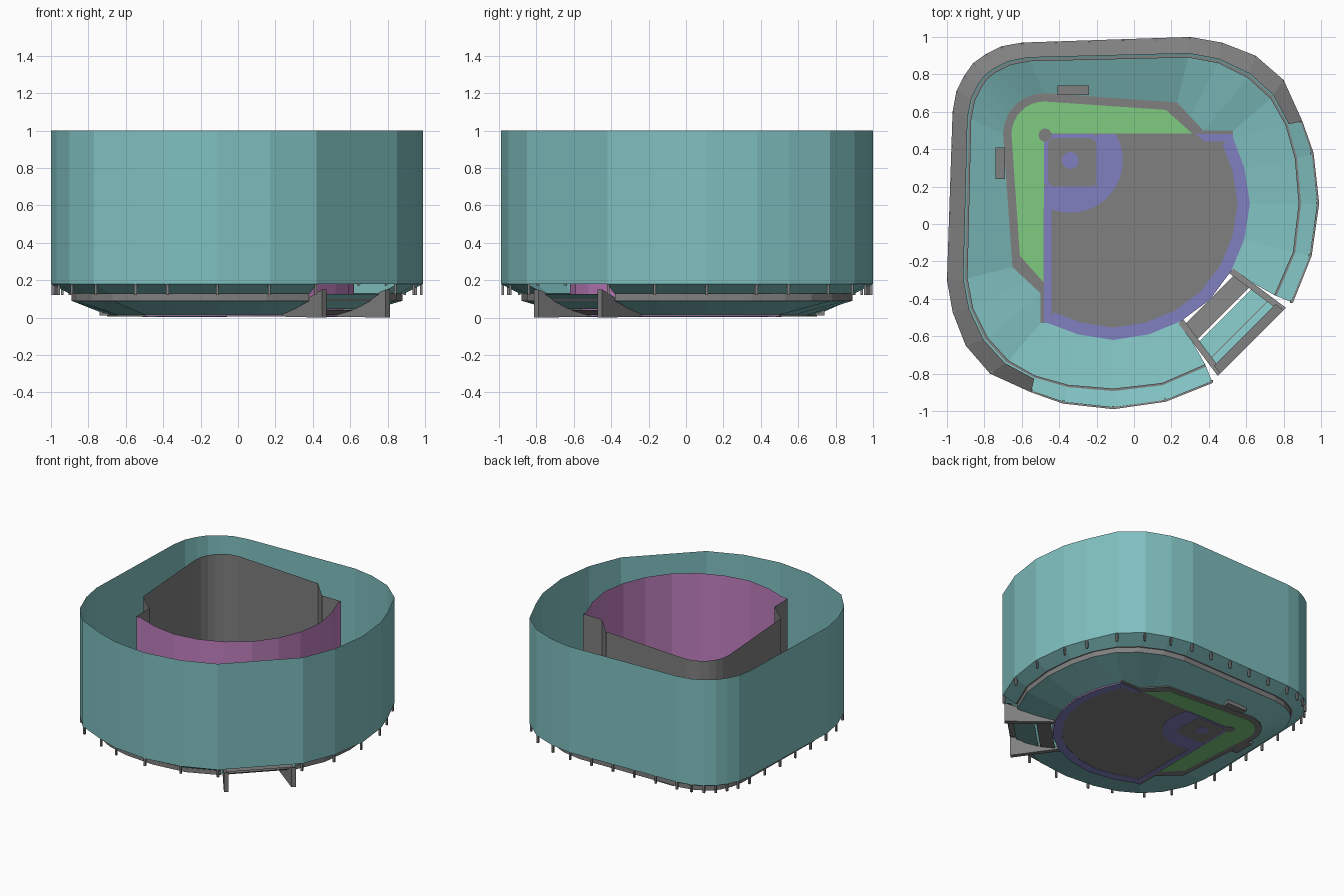
import bpy, math
from mathutils import Vector

cube = bpy.data.objects.get("Cube")
if cube:
    bpy.data.objects.remove(cube, do_unlink=True)


def material(name, r, g, b):
    m = bpy.data.materials.new(name)
    m.use_nodes = True
    m.diffuse_color = (r, g, b, 1)
    m.node_tree.nodes["Principled BSDF"].inputs["Base Color"].default_value = (r, g, b, 1)
    return m


teal = material("seat teal", 0.216, 0.527, 0.527)
grey = material("concrete grey", 0.216, 0.216, 0.216)
green = material("foul green", 0.216, 0.6, 0.216)
violet = material("dirt violet", 0.216, 0.216, 0.527)
pink = material("outfield pink", 0.527, 0.216, 0.527)


def build(name, verts, faces, mat):
    me = bpy.data.meshes.new(name)
    me.from_pydata(verts, [], faces)
    me.materials.append(mat)
    ob = bpy.data.objects.new(name, me)
    bpy.context.collection.objects.link(ob)
    return ob


def loft(name, a, za, b, zb, mat, closed=False):
    """Sheet between two outlines of equal length."""
    n = len(a)
    verts = [(x, y, za) for x, y in a] + [(x, y, zb) for x, y in b]
    faces = [(i, (i + 1) % n, n + (i + 1) % n, n + i) for i in range(n if closed else n - 1)]
    return build(name, verts, faces, mat)


def plate(name, pts, z0, z1, mat):
    """Flat outline with thickness."""
    n = len(pts)
    verts = [(x, y, z) for z in (z0, z1) for x, y in pts]
    faces = [tuple(reversed(range(n))), tuple(range(n, 2 * n))]
    faces += [(i, (i + 1) % n, n + (i + 1) % n, n + i) for i in range(n)]
    return build(name, verts, faces, mat)


def box(name, x0, x1, y0, y1, z0, z1, mat):
    return plate(name, [(x0, y0), (x1, y0), (x1, y1), (x0, y1)], z0, z1, mat)


def flip(p):
    return (-p[1], -p[0])


def full(half):
    """Complete a half outline across the diagonal axis."""
    return half + [flip(p) for p in reversed(half[:-1])]


def blend(a, b, t):
    return [tuple(Vector(p).lerp(Vector(q), t)) for p, q in zip(a, b)]


def arc(cx, cy, r, a0, a1, n):
    return [(cx + r * math.cos(math.radians(a0 + (a1 - a0) * i / n)),
             cy + r * math.sin(math.radians(a0 + (a1 - a0) * i / n))) for i in range(n + 1)]


# Half outlines, from the outfield gap round to the corner behind home
field_half = [(.52, -.25), (.59, -.08), (.62, .11), (.59, .3), (.53, .46), (.53, .5),
              (.37, .5), (.3, .575), (.23, .65)] + arc(-.48, .48, .22, 90, 135, 3)
ring_half = [(.75, -.38), (.85, -.15), (.88, .11), (.86, .35), (.81, .53), (.73, .67),
             (.61, .78), (.45, .86), (.29, .89), (-.56, .87), (-.66, .85), (-.74, .81), (-.78, .78)]
rim_half = [(.85, -.42), (.95, -.17), (.99, .11), (.96, .38), (.9, .55), (.8, .77),
            (.65, .9), (.47, .97), (.3, 1), (-.6, .97), (-.71, .95), (-.79, .91), (-.86, .86)]
field, ring, rim = full(field_half), full(ring_half), full(rim_half)
mid = (.405, -.405)

# Tall walls
loft("outer_wall", rim, .18, rim, 1, teal, closed=True)
arc_half = field_half[:6]
outfield = list(reversed(arc_half)) + [mid] + [flip(p) for p in arc_half]
loft("outfield_wall", outfield, .008, outfield, 1, pink)
infield = field[5:-5]
loft("infield_wall", infield, .008, infield, 1, grey)

# Seating decks and concourse
loft("lower_deck", field, .015, ring, .09, teal)
loft("concourse_band", ring, .09, ring, .13, grey)
inner = blend(ring, rim, .12)
loft("concourse_walk", ring, .13, inner, .13, grey)
loft("upper_deck", inner, .13, rim, .18, teal)
edge = blend(rim, ring, .1)
loft("upper_rim", edge, .182, rim, .185, grey)

# Roof over the infield side
roof_outer, roof_inner = rim[4:-4], blend(rim, ring, .8)[4:-4]
loft("roof", roof_outer, .29, roof_inner, .34, grey)


# Support columns under the rim, extra ones along the straight sides
def columns(points, top):
    for x, y in points:
        box("column", x - .007, x + .007, y - .007, y + .007, .12, top, grey)


posts = blend(rim, ring, .1)
columns(posts[:5] + posts[-5:], .18)
columns(posts[5:-5], .3)
a, b = Vector(posts[8]), Vector(posts[9])
side = [tuple(a.lerp(b, k / 5)) for k in range(1, 5)]
columns(side + [flip(p) for p in side], .3)

# Playing field
plate("field_floor", field + [mid], .007, .009, grey)
foul_half = [(.31, .485), (.17, .61)] + arc(-.48, .48, .175, 90, 135, 4)
plate("foul_ground", full(foul_half) + [(-.48, .485)], .005, .011, green)
track_half = field_half[:5]
track = list(reversed(track_half)) + [mid] + [flip(p) for p in track_half]
centre = Vector((-.11, .11))
track_in = [tuple(centre + (Vector(p) - centre) * .91) for p in track]
plate("warning_track", track + track_in[::-1], .005, .011, violet)
plate("right_track_end", [(.33, .48), (.38, .44), (.53, .44), (.53, .48)], .0045, .0115, violet)
box("left_track_strip", -.48, -.44, -.53, .12, .0045, .0115, violet)
dirt = arc(-.34, .34, .28, -118, 30, 20)
plate("infield_dirt", dirt + [(-.1, .48), (-.48, .48), (-.48, .09)], .004, .012, violet)
square = []
for cx, cy, start in ((-.24, .42, 0), (-.42, .42, 90), (-.42, .24, 180), (-.24, .24, 270)):
    square += arc(cx, cy, .04, start, start + 90, 5)
plate("infield_square", square, .003, .013, grey)
plate("pitching_mound", arc(-.34, .34, .045, 0, 345, 23), .002, .014, violet)
plate("home_circle", arc(-.475, .475, .035, 0, 345, 23), .002, .014, grey)
for x, y in ((-.205, .475), (-.475, .205), (-.205, .205)):
    box("base", x - .007, x + .007, y - .007, y + .007, .002, .016, grey)

# Dugouts
box("right_dugout", -.41, -.24, .69, .74, .01, .05, grey)
box("left_dugout", -.74, -.69, .24, .41, .01, .05, grey)

# Bleachers in the outfield gap
near, far = (.52, -.25), (.8, -.46)


def gap(t):
    p = tuple(Vector(near).lerp(Vector(far), t))
    return [p, flip(p)]


loft("gap_floor", gap(.08), .015, gap(.38), .04, grey)
loft("front_bleacher", gap(.42), .045, gap(.72), .09, teal)
loft("rear_bleacher", gap(.74), .1, gap(.88), .125, teal)
loft("bleacher_aisle", gap(.72), .09, gap(.74), .1, grey)
loft("bleacher_back", gap(.85), .155, gap(1), .155, grey)

# Wedge walls either side of the gap
for name, f in (("right_gap_wall", lambda p: p), ("left_gap_wall", flip)):
    offset = .012
    lines = []
    for dx in (-offset, offset):
        n, e = f((near[0] + dx, near[1] + dx)), f((far[0] + dx, far[1] + dx))
        lines += [(*n, .005), (*e, 0), (*e, .15), (*n, .02)]
    build(name, lines, [(0, 1, 2, 3), (7, 6, 5, 4)] +
          [(i, (i + 1) % 4, 4 + (i + 1) % 4, 4 + i) for i in range(4)], grey)
